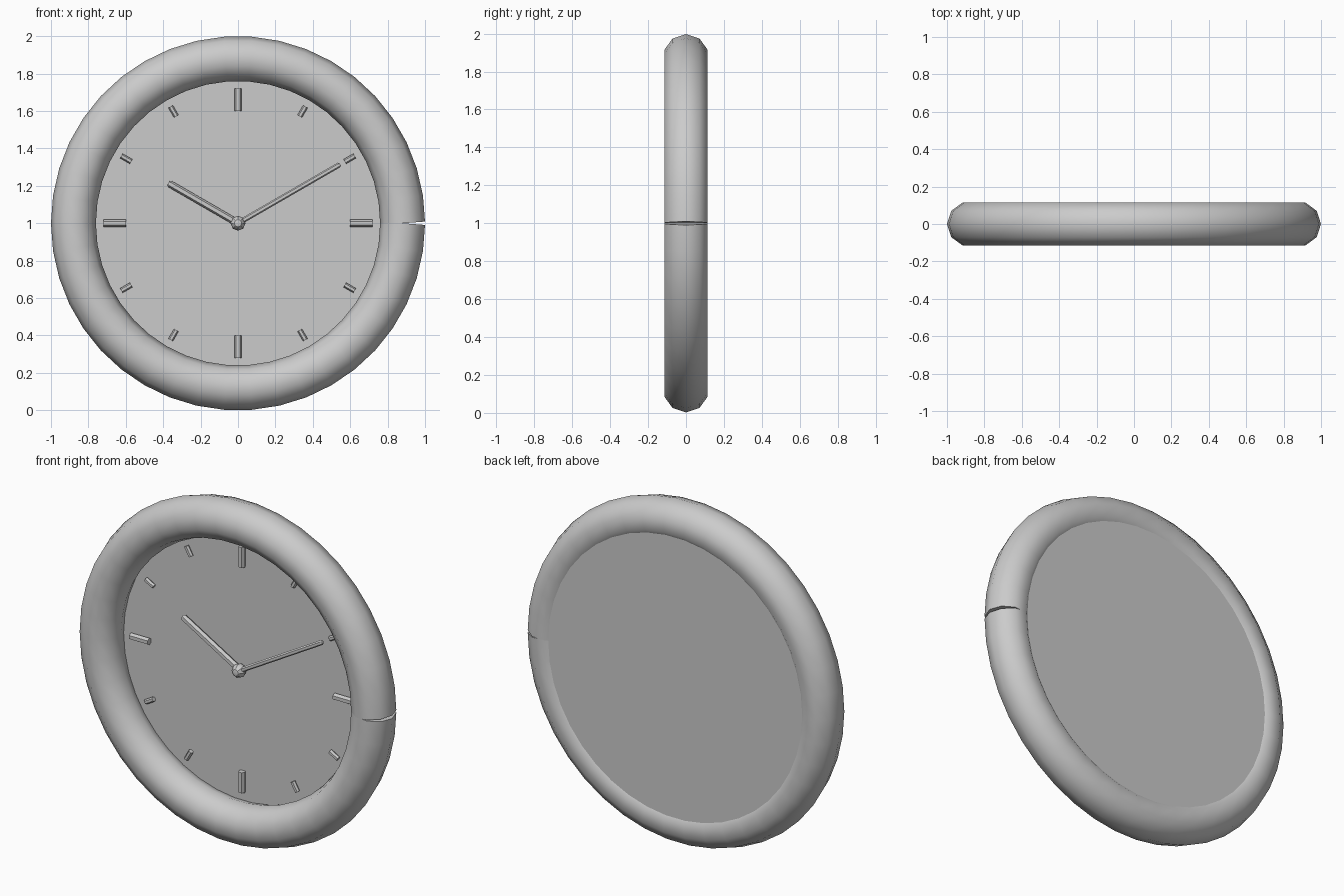
import bpy, bmesh
from math import sin, cos, pi, radians
from mathutils import Vector, Matrix

if "Cube" in bpy.data.objects:
    bpy.data.objects.remove(bpy.data.objects["Cube"])


def finish(name, bm, smooth=None):
    bmesh.ops.recalc_face_normals(bm, faces=bm.faces)
    me = bpy.data.meshes.new(name)
    bm.to_mesh(me)
    bm.free()
    ob = bpy.data.objects.new(name, me)
    bpy.context.collection.objects.link(ob)
    if smooth:
        bpy.context.view_layer.objects.active = ob
        ob.select_set(True)
        bpy.ops.object.shade_smooth_by_angle(angle=radians(smooth))
        ob.select_set(False)
    return ob


def sweep(name, path, radii, sides, smooth):
    """Round tube along a path lying in the XZ plane, open ended with caps."""
    bm = bmesh.new()
    rings = []
    for i, p in enumerate(path):
        d = (path[min(i + 1, len(path) - 1)] - path[max(i - 1, 0)]).normalized()
        n = d.cross(Vector((0, 1, 0)))
        rings.append([bm.verts.new(p + radii[i] * (cos(a) * n + sin(a) * Vector((0, 1, 0))))
                      for a in (2 * pi * k / sides for k in range(sides))])
    for a, b in zip(rings, rings[1:]):
        for k in range(sides):
            j = (k + 1) % sides
            bm.faces.new((a[k], a[j], b[j], b[k]))
    bm.faces.new(rings[0])
    bm.faces.new(rings[-1])
    return finish(name, bm, smooth)


def polar(r, deg, y):
    return Vector((r * cos(radians(deg)), y, 1 + r * sin(radians(deg))))


# Ring frame: swept loop whose square-cut ends leave a thin wedge at the right
N = 42
loop = [polar(0.88, 360 * i / N, 0) for i in range(N + 1)]
sweep("ring_frame", loop, [0.12] * (N + 1), 10, 50)

# Dial plate
bm = bmesh.new()
bmesh.ops.create_cone(bm, cap_ends=True, segments=64, radius1=0.83, radius2=0.83, depth=0.05,
                      matrix=Matrix.Translation((0, 0.075, 1)) @ Matrix.Rotation(pi / 2, 4, 'X'))
finish("dial", bm, 30)

# Hour marks, longer and thicker at the quarters
for h in range(12):
    big = h % 3 == 0
    r0, w = (0.60, 0.02) if big else (0.66, 0.014)
    sweep(f"hour_mark_{h + 1}", [polar(r0, 30 * h, 0.037), polar(0.72, 30 * h, 0.037)], [w, w], 6, 30)


# Hands with slightly rounded tips
def hand(name, length, deg, y, w):
    rs = [0, length - 0.5 * w, length]
    sweep(name, [polar(r, deg, y) for r in rs], [w, w, w * 0.6], 6, 30)


hand("hour_hand", 0.43, 150, 0.02, 0.019)
hand("minute_hand", 0.63, 30, 0.005, 0.014)

# Centre hub
bm = bmesh.new()
bmesh.ops.create_uvsphere(bm, u_segments=8, v_segments=6, radius=0.04,
                          matrix=Matrix.Translation((0, 0.01, 1)) @ Matrix.Rotation(pi / 2, 4, 'X'))
finish("hub", bm, 30)
